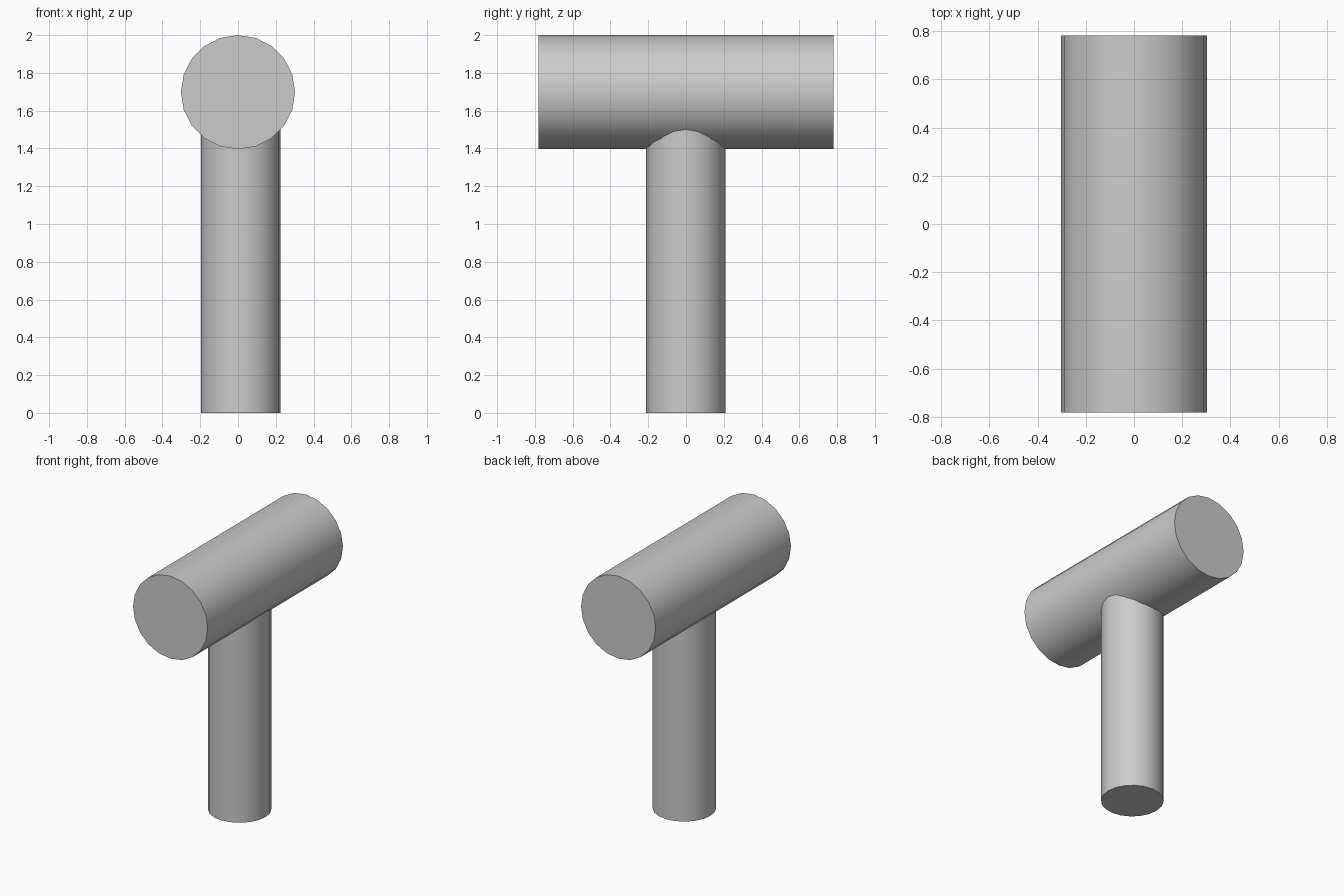
import bpy
from math import radians

if "Cube" in bpy.data.objects:
    bpy.data.objects.remove(bpy.data.objects["Cube"])

SIDES = 20


def cylinder(name, radius, depth, location, rotation=(0, 0, 0)):
    bpy.ops.mesh.primitive_cylinder_add(vertices=SIDES, radius=radius, depth=depth,
                                        location=location, rotation=rotation)
    obj = bpy.context.object
    obj.name = name
    bpy.ops.object.transform_apply(location=False, rotation=True, scale=True)
    bpy.ops.object.shade_smooth_by_angle(angle=radians(30))
    return obj


# Mallet head lying along y
cylinder("mallet_head", 0.302, 1.562, (0, 0, 1.698), (radians(90), 0, 0))

# Upright handle, slightly off centre, its top seated inside the head
HANDLE_TOP = 1.6
cylinder("handle", 0.21, HANDLE_TOP, (0.014, -0.001, HANDLE_TOP / 2))
